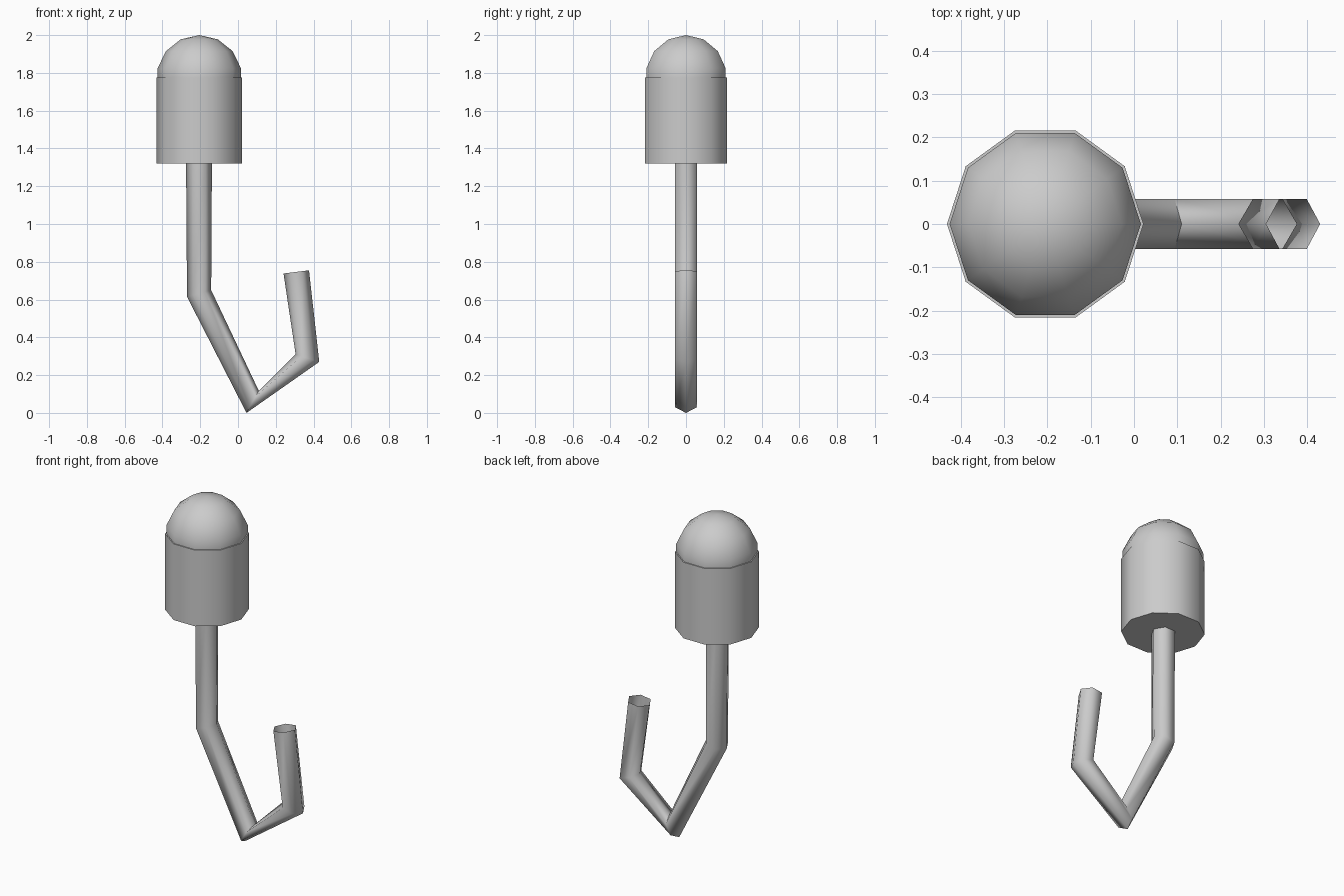
import bpy
import math
from mathutils import Vector

cube = bpy.data.objects.get("Cube")
if cube:
    bpy.data.objects.remove(cube)

grey = bpy.data.materials.new("plain grey")
grey.use_nodes = True
colour = (0.6, 0.6, 0.6, 1)
grey.diffuse_color = colour
grey.node_tree.nodes["Principled BSDF"].inputs["Base Color"].default_value = colour

AXIS_X = -0.205


def ring(centre, u, v, sides):
    """Closed loop of points around centre, spanned by half axes u and v."""
    angles = [math.tau * i / sides for i in range(sides)]
    return [centre + u * math.cos(a) + v * math.sin(a) for a in angles]


def loft(name, rings, cap_start, cap_end, sharp_angle):
    """Join equal rings with quads, optionally closing the two ends."""
    n = len(rings[0])
    points = [p for r in rings for p in r]
    faces = []
    for k in range(len(rings) - 1):
        for i in range(n):
            j = (i + 1) % n
            faces.append((k * n + i, k * n + j, (k + 1) * n + j, (k + 1) * n + i))
    if cap_start:
        faces.append(tuple(reversed(range(n))))
    if cap_end:
        faces.append(tuple(range(len(points) - n, len(points))))
    mesh = bpy.data.meshes.new(name)
    mesh.from_pydata(points, [], faces)
    mesh.materials.append(grey)
    obj = bpy.data.objects.new(name, mesh)
    bpy.context.collection.objects.link(obj)
    bpy.ops.object.select_all(action="DESELECT")
    obj.select_set(True)
    bpy.context.view_layer.objects.active = obj
    bpy.ops.object.shade_smooth_by_angle(angle=math.radians(sharp_angle))
    return obj


def round_ring(radius, z):
    return ring(Vector((AXIS_X, 0, z)), Vector((radius, 0, 0)), Vector((0, radius, 0)), 10)


# Ten-sided handle body
loft("handle_body", [round_ring(0.227, z) for z in (1.32, 1.775)], True, True, 40)

# Rounded top: a coarse ball sunk halfway into the body
bpy.ops.mesh.primitive_uv_sphere_add(
    segments=10, ring_count=7, radius=0.2265, location=(AXIS_X, 0, 1.7735))
dome = bpy.context.object
dome.name = "handle_dome"
# Turn the ball so that a corner lies on the x axis
corner = max(dome.data.vertices, key=lambda p: math.hypot(p.co.x, p.co.y)).co
dome.rotation_euler.z = -math.atan2(corner.y, corner.x)
dome.data.materials.append(grey)
bpy.ops.object.shade_smooth()

# Six-sided hook, open at the tip: outer and inner corner (x, z) at each bend
bends = [
    ((-0.275, 1.34), (-0.138, 1.34)),
    ((-0.27, 0.615), (-0.142, 0.65)),
    ((0.045, 0.0), (0.11, 0.117)),
    ((0.43, 0.27), (0.305, 0.31)),
    ((0.376, 0.755), (0.241, 0.738)),
]
half_width = Vector((0, 0.058 / math.sin(math.pi / 3), 0))
hook_rings = []
for outer, inner in bends:
    a = Vector((outer[0], 0, outer[1]))
    b = Vector((inner[0], 0, inner[1]))
    hook_rings.append(ring((a + b) / 2, (b - a) / 2, -half_width, 6))
loft("hook", hook_rings, False, False, 80)
